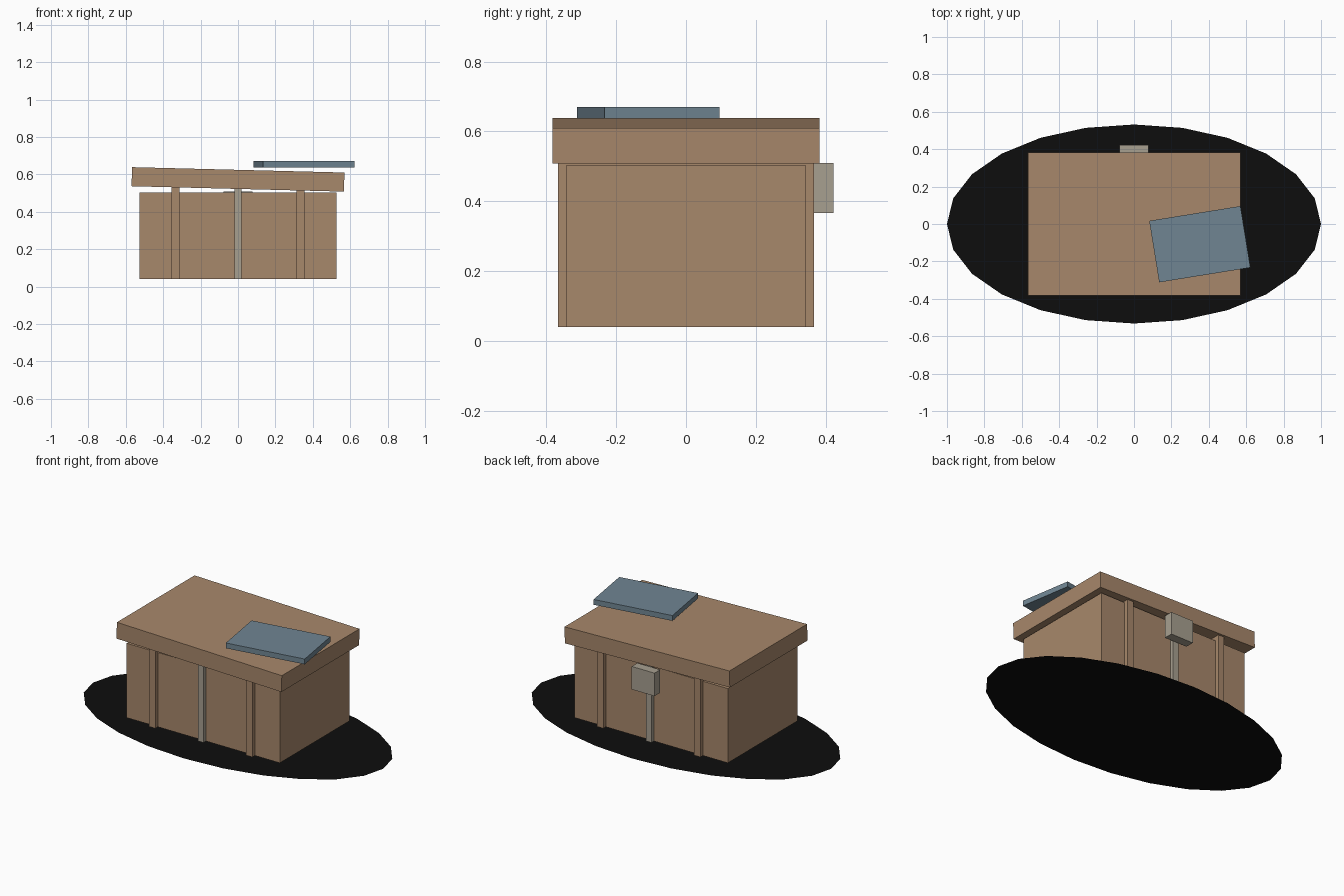
import bpy
import math

default = bpy.data.objects.get("Cube")
if default:
    bpy.data.objects.remove(default, do_unlink=True)


def material(name, rgb):
    mat = bpy.data.materials.new(name)
    mat.use_nodes = True
    mat.diffuse_color = (*rgb, 1)
    bsdf = mat.node_tree.nodes["Principled BSDF"]
    bsdf.inputs["Base Color"].default_value = (*rgb, 1)
    bsdf.inputs["Roughness"].default_value = 0.9
    return mat


BROWN = material("tan_brown", (0.39, 0.246, 0.147))
GREY = material("warm_grey", (0.39, 0.35, 0.28))
BLUE = material("slate_blue", (0.162, 0.235, 0.29))
BLACK = material("black", (0.004, 0.004, 0.004))


def box(name, mat, size, centre, rot=(0, 0, 0)):
    bpy.ops.mesh.primitive_cube_add(size=1, location=centre, rotation=rot)
    ob = bpy.context.object
    ob.name = name
    ob.scale = size
    ob.data.materials.append(mat)
    return ob


# Flat oval ground patch
bpy.ops.mesh.primitive_circle_add(vertices=24, radius=1, fill_type='NGON')
ground = bpy.context.object
ground.name = "ground_patch"
ground.rotation_euler.z = math.radians(90)
ground.scale = (0.532, 1, 1)
ground.data.materials.append(BLACK)

# Body of the hut
FLOOR = 0.04
WALL_TOP = 0.503
box("walls", BROWN, (1.055, 0.684, WALL_TOP - FLOOR),
    (0, 0, (WALL_TOP + FLOOR) / 2))

# Slightly tilted roof slab
TILT = math.radians(1.45)
ROOF_Z = 0.573
THICK = 0.102
box("roof", BROWN, (1.136, 0.764, THICK), (0, 0, ROOF_Z), (0, TILT, 0))


# Frames through the hut, showing as ribs front and back, reaching the roof
def frame(name, mat, x, width):
    top = ROOF_Z - THICK / 2 - x * math.tan(TILT) + 0.002
    box(name, mat, (width, 0.734, top - FLOOR), (x, 0, (top + FLOOR) / 2))


frame("right_frame", BROWN, -0.334, 0.043)
frame("left_frame", BROWN, 0.334, 0.043)
frame("middle_frame", GREY, 0, 0.038)

# Service box on the back
box("back_box", GREY, (0.157, 0.056, 0.143), (0, 0.394, 0.438))

# Loose panel lying on the roof
box("roof_panel", BLUE, (0.494, 0.333, 0.033), (0.352, -0.108, 0.654),
    (0, 0, math.radians(9.2)))
